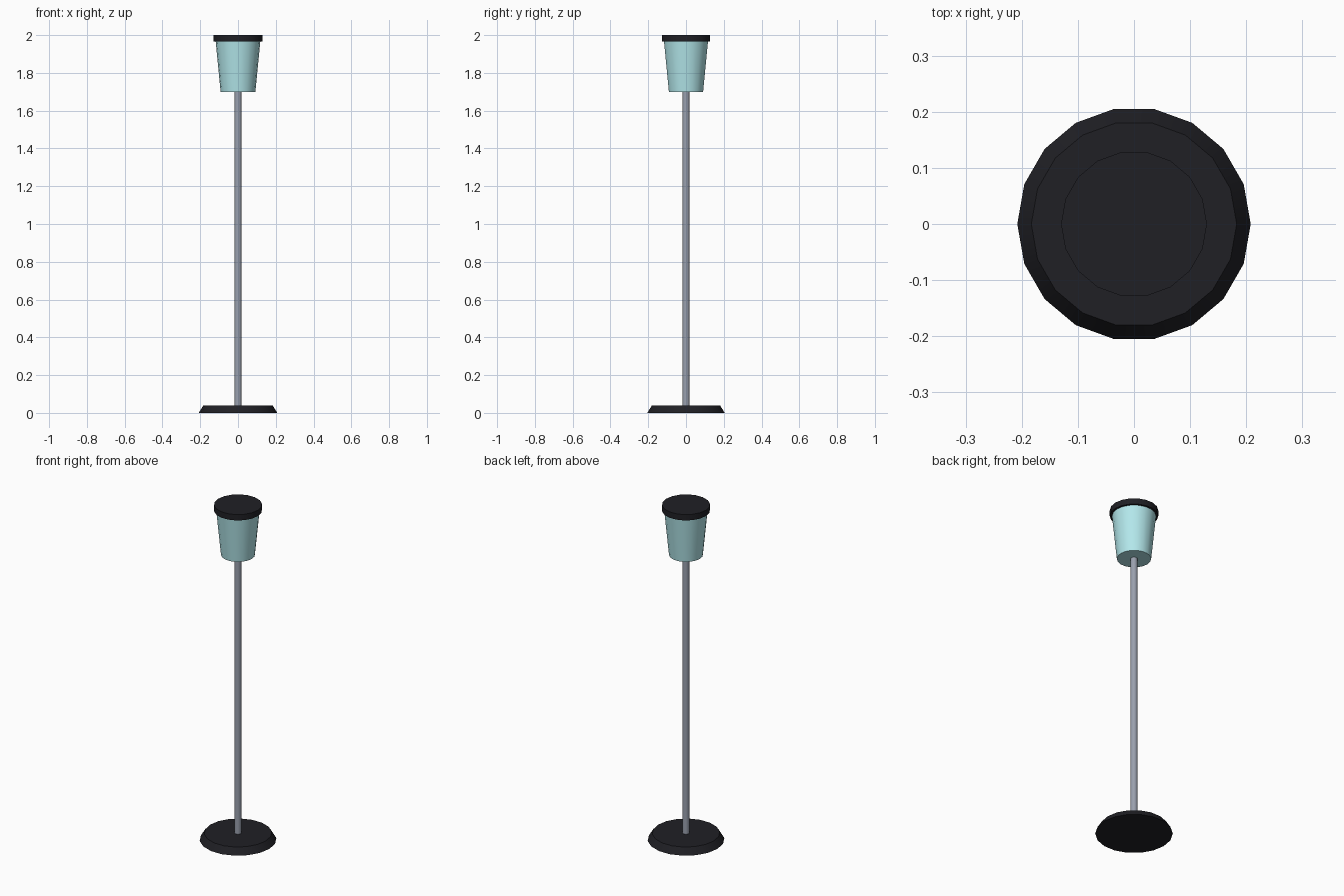
import bpy
import math

if "Cube" in bpy.data.objects:
    bpy.data.objects.remove(bpy.data.objects["Cube"])

SIDES = 18


def material(name, color):
    m = bpy.data.materials.new(name)
    m.diffuse_color = color
    m.use_nodes = True
    m.node_tree.nodes["Principled BSDF"].inputs["Base Color"].default_value = m.diffuse_color
    return m


def tapered(name, r_bottom, r_top, z0, z1, mat=None):
    bpy.ops.mesh.primitive_cone_add(vertices=SIDES, radius1=r_bottom, radius2=r_top,
                                    depth=z1 - z0, location=(0, 0, (z0 + z1) / 2),
                                    rotation=(0, 0, math.pi / 2))
    ob = bpy.context.object
    ob.name = name
    if mat:
        ob.data.materials.append(mat)
    bpy.ops.object.shade_smooth_by_angle(angle=math.radians(30))
    return ob


black = material("black", (0.014, 0.014, 0.018, 1))
steel = material("steel", (0.32, 0.35, 0.42, 1))
glass = material("pale_blue_glass", (0.45, 0.80, 0.83, 1))

# Weighted foot with sloping rim
tapered("base", 0.208, 0.183, 0.0, 0.04, black)
# Thin upright
tapered("pole", 0.019, 0.019, 0.04, 1.71, steel)
# Lamp shade, widening upward
tapered("shade", 0.092, 0.118, 1.70, 1.965, glass)
# Flat lid over the shade
tapered("cap", 0.13, 0.13, 1.965, 2.0, black)
